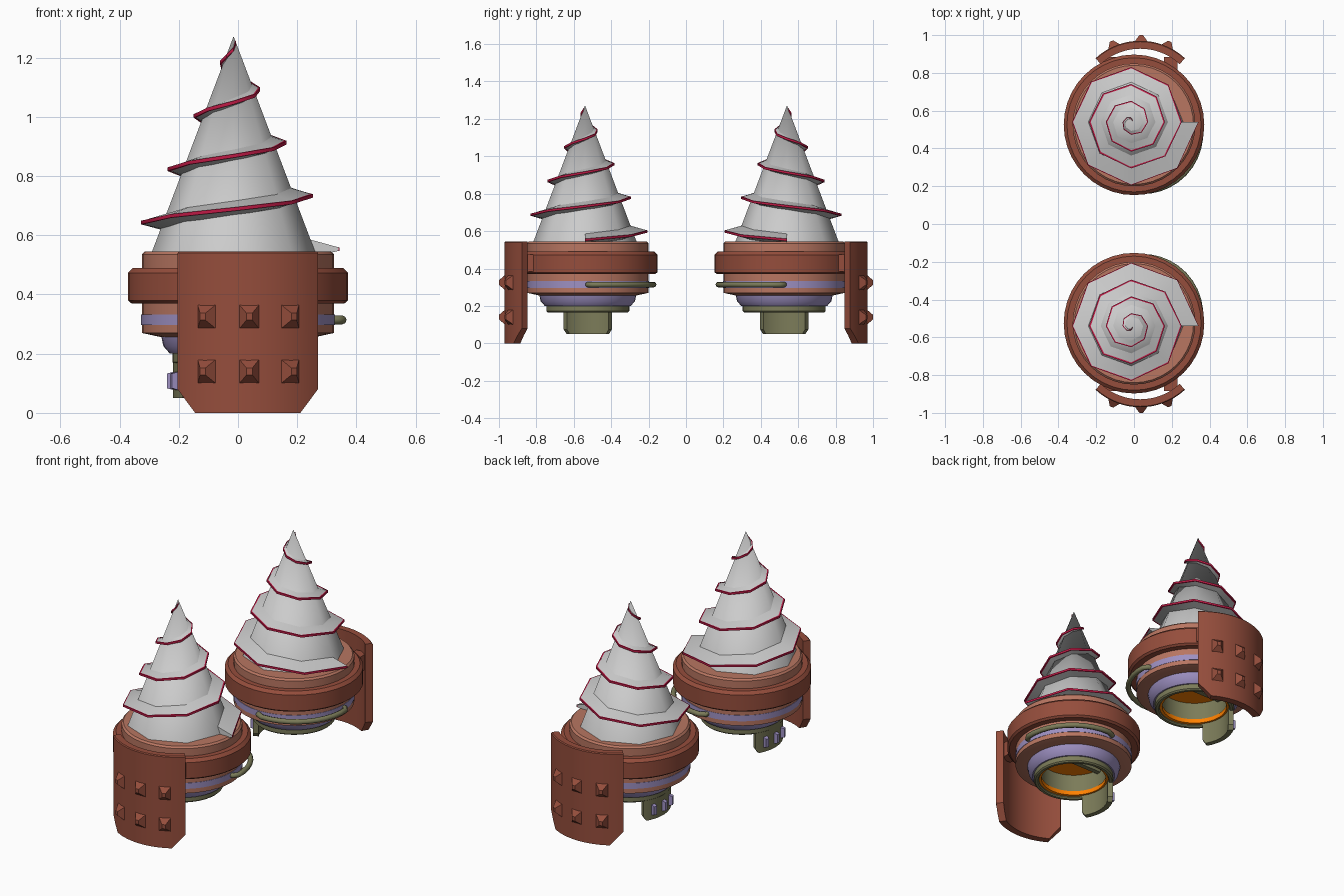
import bpy, bmesh
from math import sin, cos, pi, radians, asin
from mathutils import Vector

if "Cube" in bpy.data.objects:
    bpy.data.objects.remove(bpy.data.objects["Cube"])

CX, CY = 0.0, -0.525          # body axis of the front unit
DX, DY = -0.015, -0.54        # drill axis of the front unit


def mat(name, rgb):
    m = bpy.data.materials.new(name)
    m.diffuse_color = (*rgb, 1)
    m.use_nodes = True
    m.node_tree.nodes["Principled BSDF"].inputs["Base Color"].default_value = m.diffuse_color
    return m


BROWN = mat("brown", (0.30, 0.075, 0.045))
TAN = mat("tan", (0.48, 0.18, 0.12))
LAVENDER = mat("lavender", (0.34, 0.28, 0.54))
OLIVE = mat("olive", (0.20, 0.20, 0.10))
RED = mat("red", (0.52, 0.01, 0.06))
GLOW = mat("orange", (1.0, 0.22, 0.0))


def finish(name, bm, material, angle=35):
    """Clean mesh, mark sharp edges, mirror to the back unit."""
    bmesh.ops.remove_doubles(bm, verts=bm.verts, dist=1e-5)
    bmesh.ops.recalc_face_normals(bm, faces=bm.faces)
    for f in bm.faces:
        f.smooth = True
    for e in bm.edges:
        e.smooth = e.calc_face_angle(pi) < radians(angle)
    me = bpy.data.meshes.new(name)
    bm.to_mesh(me)
    bm.free()
    if material:
        me.materials.append(material)
    ob = bpy.data.objects.new(name, me)
    bpy.context.collection.objects.link(ob)
    md = ob.modifiers.new("mirror", 'MIRROR')
    md.use_axis = (False, True, False)
    md.use_mirror_merge = False
    return ob


def sweep(name, sections, material, closed=False, angle=35):
    """Skin a list of equal cross-sections; cap the ends if open."""
    bm = bmesh.new()
    rings = [[bm.verts.new(p) for p in s] for s in sections]
    n = len(rings[0])
    pairs = list(zip(rings, rings[1:])) + ([(rings[-1], rings[0])] if closed else [])
    for a, b in pairs:
        for i in range(n):
            j = (i + 1) % n
            bm.faces.new((a[i], a[j], b[j], b[i]))
    if not closed:
        bm.faces.new(rings[0])
        bm.faces.new(rings[-1])
    return finish(name, bm, material, angle)


def section(profile, a, cx, cy):
    return [(cx + r * cos(a), cy + r * sin(a), z) for r, z in profile]


def lathe(name, profile, material, sides=40, cx=CX, cy=CY, angle=35):
    bm_sections = [section(profile, 2 * pi * k / sides, cx, cy) for k in range(sides)]
    return sweep(name, bm_sections, material, True, angle)


def frustum(bm, base, out, side, hw, hh, tw, th, depth):
    """Box or pyramid stub growing along 'out' from a rectangle."""
    up = Vector((0, 0, 1))
    lo, hi = [], []
    for sx, sz in ((-1, -1), (1, -1), (1, 1), (-1, 1)):
        lo.append(bm.verts.new(base - out * 0.01 + side * hw * sx + up * hh * sz))
        hi.append(bm.verts.new(base + out * depth + side * tw * sx + up * th * sz))
    bm.faces.new(lo)
    bm.faces.new(hi)
    for i in range(4):
        j = (i + 1) % 4
        bm.faces.new((lo[i], lo[j], hi[j], hi[i]))


# Turned housing rings
lathe("upper_collar", [(.22, .46), (.325, .46), (.325, .535), (.315, .545), (0, .545), (0, .5), (.22, .5)], TAN)
lathe("main_ring", [(.28, .37), (.36, .37), (.372, .38), (.372, .473), (.355, .49), (.28, .49)], BROWN)
lathe("lower_collar", [(.2, .26), (.265, .257), (.325, .27), (.325, .38), (.2, .38)], TAN)
lathe("collar_stripe", [(.30, .297), (.327, .297), (.327, .332), (.30, .332)], LAVENDER)
lathe("tapered_ring", [(.19, .2), (.23, .2), (.252, .225), (.26, .262), (.19, .262)], LAVENDER)
lathe("socket_rim", [(.195, .172), (.2, .165), (.215, .165), (.222, .172), (.222, .205), (.195, .205)], OLIVE)

# Socket interior
lathe("socket_wall", [(.185, .2), (.2, .2), (.2, .36), (.185, .36)], OLIVE)
lathe("socket_glow_ring", [(.18, .18), (.198, .178), (.198, .205), (.18, .205)], GLOW)
lathe("socket_disc", [(0, .31), (.19, .31), (.19, .34), (0, .34)], GLOW)
bm = bmesh.new()
frustum(bm, Vector((CX - .175, CY, .30)), Vector((1, 0, 0)), Vector((0, 1, 0)), .014, .014, .014, .014, .35)
finish("socket_crossbar", bm, OLIVE)

# Eight-sided drill cone
lathe("drill_cone", [(0, .53), (.281, .53), (0, 1.272)], None, 8, DX, DY, 60)

# Spiral flight: eight steps per turn, four turns
flight, edge = [], []
for k in range(32):
    t = k / 8
    z, r, s = .553 + .18 * t, .355 - .089 * t, 1 - .2 * t
    root = .281 * (1.272 - z) / .742 * .93
    a, h = 2 * pi * t, .006
    flight.append(section([(root, z - .028 * s), (r, z - h * s), (r, z + h * s), (root, z + .034 * s)], a, DX, DY))
    edge.append(section([(r - .01 * s, z - h * 1.1), (r + .002, z - h), (r + .002, z + h), (r - .01 * s, z + h * 1.1)], a, DX, DY))
sweep("spiral_flight", flight, None, angle=50)
sweep("spiral_cutting_edge", edge, RED, angle=50)

# Curved guard shield with clipped lower corners
SX, SY, SR, ST = .033, -.62, .35, .042
plate = []
for k in range(-8, 9):
    x = .237 * k / 8
    a = -pi / 2 + asin(x / SR)
    zb = max(0, (abs(x) - .178) / .059 * .08)
    plate.append(section([(SR - ST, zb), (SR, zb), (SR, .54), (SR - .005, .545), (SR - ST, .545)], a, SX, SY))
sweep("guard_shield", plate, BROWN)

# Pyramid studs, two rows of three
bm = bmesh.new()
for z in (.14, .325):
    for x in (-.14, .005, .144):
        a = -pi / 2 + asin(x / SR)
        out, side = Vector((cos(a), sin(a), 0)), Vector((-sin(a), cos(a), 0))
        frustum(bm, Vector((SX, SY, z)) + out * SR, out, side, .038, .046, .010, .012, .03)
finish("guard_studs", bm, BROWN, 10)

# Brackets joining shield to main ring
bm = bmesh.new()
for x in (-.13, .195):
    frustum(bm, Vector((x, CY - .29, .43)), Vector((0, -1, 0)), Vector((1, 0, 0)), .035, .045, .035, .045, .07)
finish("guard_brackets", bm, BROWN)

# Hanging curved tab on the left of the socket
tab = []
for d in (-36, -31, -24, -12, 0, 12, 24, 31, 36):
    zb = .075 if abs(d) == 36 else .05
    tab.append(section([(.19, zb), (.22, zb), (.22, .2), (.19, .2)], pi + radians(d), CX, CY))
sweep("socket_tab", tab, OLIVE)
bm = bmesh.new()
for d in (-20, 0, 20):
    a = pi + radians(d)
    out, side = Vector((cos(a), sin(a), 0)), Vector((-sin(a), cos(a), 0))
    frustum(bm, Vector((CX, CY, .108)) + out * .22, out, side, .013, .033, .010, .025, .02)
finish("tab_lugs", bm, LAVENDER)

# Bent side pipe spanning a quarter of the collar
path = [(0, .31), (0, .335)] + [(d, .350 + .02 * sin(radians(2 * d))) for d in range(4, 88, 8)] + [(90, .335), (90, .31)]
pts = [Vector((CX + r * cos(radians(d)), CY + r * sin(radians(d)), .314)) for d, r in path]
pipe = []
for i, p in enumerate(pts):
    tan = (pts[min(i + 1, len(pts) - 1)] - pts[max(i - 1, 0)]).normalized()
    side = tan.cross(Vector((0, 0, 1)))
    pipe.append([p + (side * cos(q * pi / 4) + Vector((0, 0, 1)) * sin(q * pi / 4)) * .015 for q in range(8)])
sweep("side_pipe", pipe, OLIVE, angle=50)
